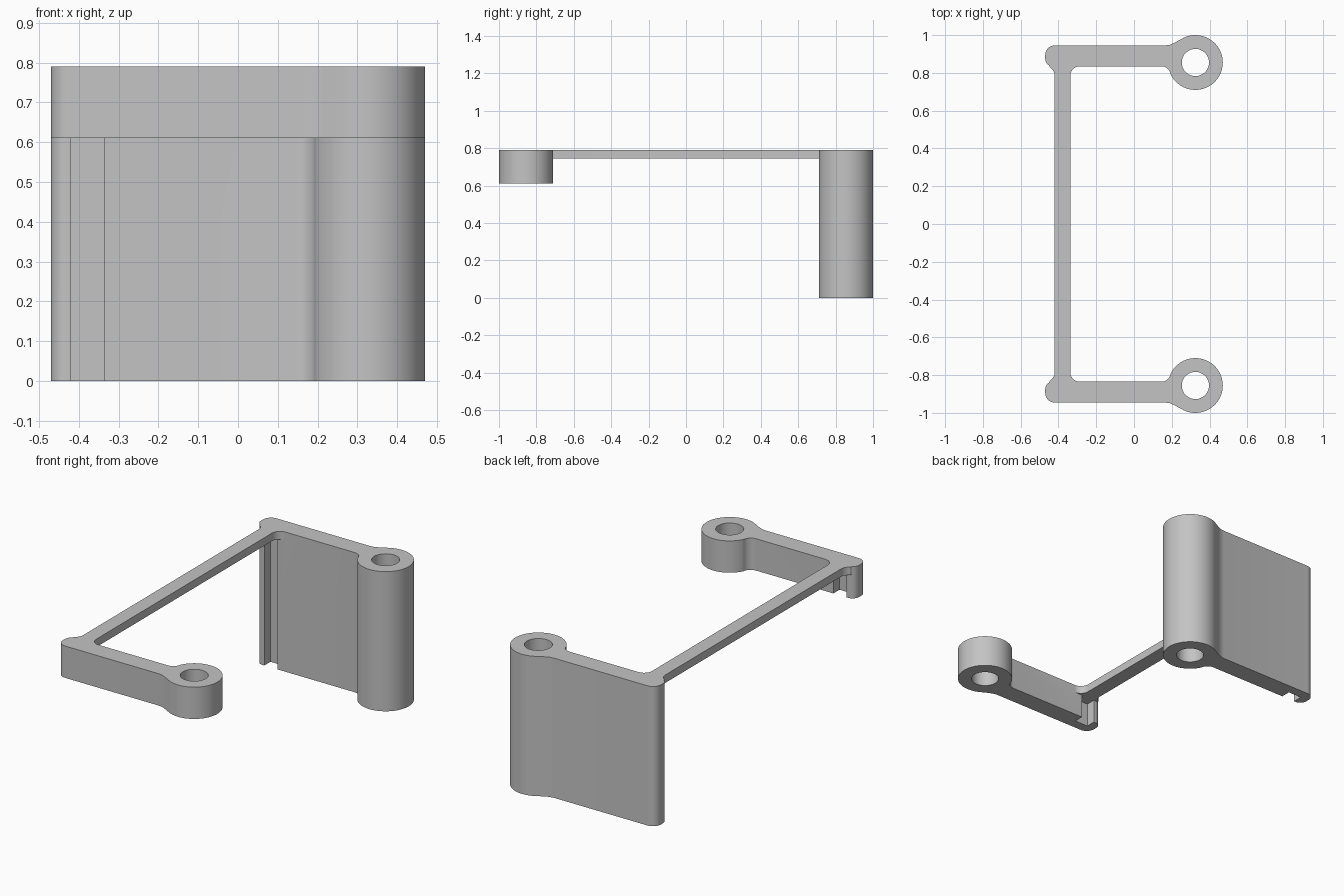
import bpy, bmesh
from math import cos, sin, radians

cube = bpy.data.objects.get("Cube")
if cube:
    bpy.data.objects.remove(cube, do_unlink=True)

TOP, UNDER = 0.79, 0.745             # thin connecting plate
IN_Y, OUT_Y, SLOT_Y = 0.835, 0.945, 0.89
BAR_L, BAR_R = -0.42, -0.337
BOSS = (0.325, 0.855)


def arc(cx, cy, r, a0, a1, n):
    """Points along an arc, angles in degrees."""
    angles = [radians(a0 + (a1 - a0) * i / n) for i in range(n + 1)]
    return [(cx + r * cos(a), cy + r * sin(a)) for a in angles]


def flip(points):
    return [(x, -y) for x, y in points]


# Profile pieces of one arm
bar_fillet = arc(BAR_R + 0.05, IN_Y - 0.05, 0.05, 180, 90, 10)
boss_fillet = arc(0.145, IN_Y - 0.05, 0.05, 90, 10, 10)
boss_edge = arc(*BOSS, 0.145, 206, 475, 54)
shoulder = [(0.215, 0.960), (0.190, 0.949), (0.165, OUT_Y)]
corner = arc(BAR_L, OUT_Y - 0.05, 0.05, 90, 180, 12)
hook = arc(-0.43, IN_Y + 0.04, 0.04, 180, 240, 8)
hook_tip = arc(-0.43, IN_Y + 0.04, 0.04, 240, 270, 4)
neck = arc(BAR_L - 0.05, IN_Y - 0.05, 0.05, 60, 0, 8)
slot = [(BAR_L, IN_Y), (BAR_L, SLOT_Y), (BAR_R, SLOT_Y), (BAR_R, IN_Y)]
hole = arc(*BOSS, 0.072, 0, 360, 48)[:-1]

outer = boss_fillet + boss_edge + shoulder + corner + hook
plate_half = bar_fillet + outer + neck
under_half = neck[::-1] + hook_tip + slot + bar_fillet[::-1]
arm_outline = bar_fillet[-1:] + outer + hook_tip[1:] + slot

bm = bmesh.new()


def ring(points, z):
    verts = [bm.verts.new((x, y, z)) for x, y in points]
    edges = [bm.edges.new((v, verts[i - 1])) for i, v in enumerate(verts)]
    return verts, edges


def cap(z, *loops):
    """Flat face bounded by the first loop, with the others as holes."""
    edges = [e for loop in loops for e in ring(loop, z)[1]]
    bmesh.ops.triangle_fill(bm, use_beauty=True, edges=edges, normal=(0, 0, 1))


def sides(points, z0, z1):
    low, high = ring(points, z0)[0], ring(points, z1)[0]
    for i in range(len(points)):
        bm.faces.new((low[i - 1], low[i], high[i], high[i - 1]))


# Connecting plate: top, rim and the exposed underside
plate = plate_half + flip(plate_half)[::-1]
cap(TOP, plate, hole, flip(hole))
sides(plate, UNDER, TOP)
cap(UNDER, under_half + flip(under_half)[::-1])

# Tall back arm and short front arm, each with a slot and a bored boss
for base, place in ((0.0, list), (0.61, flip)):
    sides(place(arm_outline), base, UNDER)
    sides(place(hole), base, TOP)
    cap(base, place(arm_outline), place(hole))

bmesh.ops.remove_doubles(bm, verts=bm.verts, dist=0.0001)
bmesh.ops.recalc_face_normals(bm, faces=bm.faces)

mesh = bpy.data.meshes.new("bracket")
bm.to_mesh(mesh)
bm.free()
bracket = bpy.data.objects.new("bracket", mesh)
bpy.context.collection.objects.link(bracket)

# Plain grey
color = (0.55, 0.55, 0.55, 1.0)
grey = bpy.data.materials.new("grey")
grey.use_nodes = True
grey.diffuse_color = color
for node in grey.node_tree.nodes:
    if node.type == 'BSDF_PRINCIPLED':
        node.inputs["Base Color"].default_value = color
mesh.materials.append(grey)

bpy.ops.object.select_all(action='DESELECT')
bracket.select_set(True)
bpy.context.view_layer.objects.active = bracket
bpy.ops.object.shade_smooth_by_angle(angle=radians(30))
